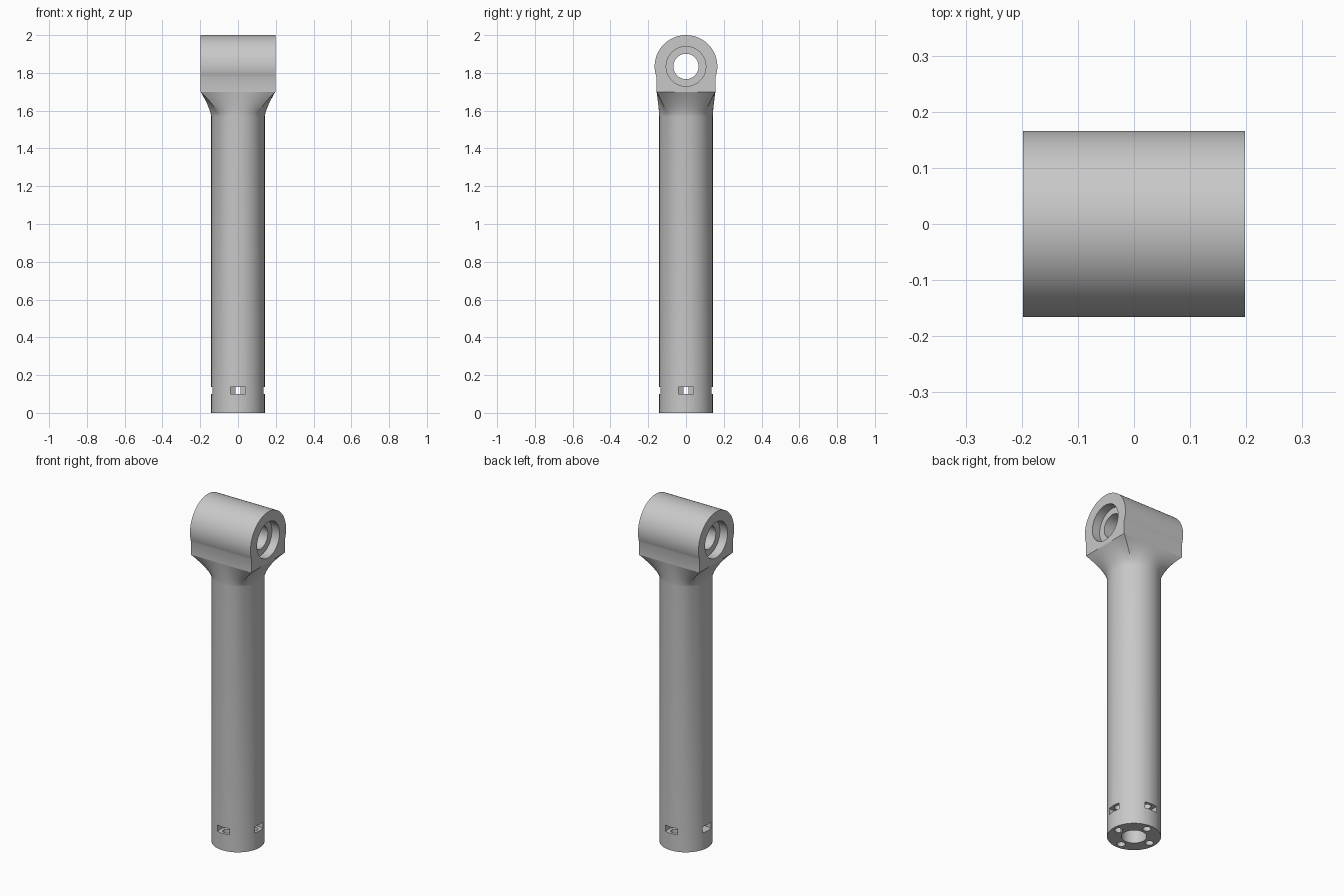
import bpy, bmesh, math
from mathutils import Matrix, Vector

cube = bpy.data.objects.get("Cube")
if cube:
    bpy.data.objects.remove(cube, do_unlink=True)

grey = bpy.data.materials.new("light grey")
grey.use_nodes = True
colour = (0.58, 0.58, 0.58, 1)
grey.diffuse_color = colour
grey.node_tree.nodes["Principled BSDF"].inputs["Base Color"].default_value = colour

RADIUS = 0.142
HALF_X, HALF_Y = 0.198, 0.156
NECK_Z, BASE_Z, AXLE_Z, HEAD_R = 1.57, 1.70, 1.834, 0.166
SIDES = 64


def loft(name, rings):
    """Closed solid through a stack of equal-length point rings."""
    bm = bmesh.new()
    loops = [[bm.verts.new(p) for p in ring] for ring in rings]
    n = len(loops[0])
    for a, b in zip(loops, loops[1:]):
        for i in range(n):
            j = (i + 1) % n
            bm.faces.new((a[i], a[j], b[j], b[i]))
    bm.faces.new(loops[0][::-1])
    bm.faces.new(loops[-1])
    bmesh.ops.recalc_face_normals(bm, faces=bm.faces)
    mesh = bpy.data.meshes.new(name)
    bm.to_mesh(mesh)
    bm.free()
    mesh.materials.append(grey)
    obj = bpy.data.objects.new(name, mesh)
    bpy.context.collection.objects.link(obj)
    return obj


def prism(name, profile, low, high, matrix=Matrix()):
    return loft(name, [[matrix @ Vector((u, v, w)) for u, v in profile] for w in (low, high)])


def circle(r, u=0, v=0, n=SIDES):
    return [(u + r * math.cos(math.tau * i / n), v + r * math.sin(math.tau * i / n))
            for i in range(n)]


def cut(target, cutter):
    cutter.hide_render = True
    mod = target.modifiers.new("cut", "BOOLEAN")
    mod.operation = "DIFFERENCE"
    mod.solver = "EXACT"
    mod.object = cutter
    bpy.context.view_layer.objects.active = target
    bpy.ops.object.modifier_apply(modifier=mod.name)
    bpy.data.objects.remove(cutter, do_unlink=True)


# Round shaft flaring into a rectangular neck
rings = [[(x, y, 0) for x, y in circle(RADIUS)]]
STEPS = 10
for s in range(STEPS + 1):
    t = s / STEPS
    blend = t ** 1.4
    ring = []
    for x, y in circle(1):
        k = max(abs(x), abs(y))
        ring.append((RADIUS * x * (1 - blend) + HALF_X * x / k * blend,
                     RADIUS * y * (1 - blend) + HALF_Y * y / k * blend,
                     NECK_Z + (BASE_Z - NECK_Z) * t))
    rings.append(ring)
shaft = loft("shaft", rings)

# Central bore, screw holes and side nut slots at the foot
cut(shaft, prism("bore", circle(0.067), -0.1, 1.5))
slot = [(0.059, 0), (0.2, 0), (0.2, 0.04), (0.082, 0.04)]
slot = [(0.059, 0), (0.082, -0.04), (0.2, -0.04), (0.2, 0.04), (0.082, 0.04)]
for q in range(4):
    turn = Matrix.Rotation(q * math.pi / 2, 4, "Z")
    cut(shaft, prism("screw_hole", circle(0.022, 0.105, 0, 24), -0.1, 0.22, turn))
    cut(shaft, prism("nut_slot", slot, 0.1, 0.137, turn))

# Pivot head: rounded block, profile in y and z swept along x
along_x = Matrix(((0, 0, 1, 0), (1, 0, 0, 0), (0, 1, 0, 0), (0, 0, 0, 1)))
start = -math.acos(HALF_Y / HEAD_R)
span = math.pi - 2 * start
profile = [(-HALF_Y, BASE_Z), (HALF_Y, BASE_Z)]
for i in range(SIDES + 1):
    a = start + span * i / SIDES
    profile.append((HEAD_R * math.cos(a), AXLE_Z + HEAD_R * math.sin(a)))
head = prism("pivot_head", profile, -HALF_X, HALF_X, along_x)

# Axle hole with a bearing recess on each side
cut(head, prism("axle_hole", circle(0.067, 0, AXLE_Z), -0.5, 0.5, along_x))
for low, high in ((-0.5, 0.05 - HALF_X), (HALF_X - 0.05, 0.5)):
    cut(head, prism("bearing_recess", circle(0.105, 0, AXLE_Z), low, high, along_x))

# Smooth the round surfaces, keep the edges sharp
bpy.ops.object.select_all(action="DESELECT")
for obj in (shaft, head):
    obj.select_set(True)
bpy.context.view_layer.objects.active = shaft
bpy.ops.object.shade_smooth_by_angle(angle=math.radians(30))
